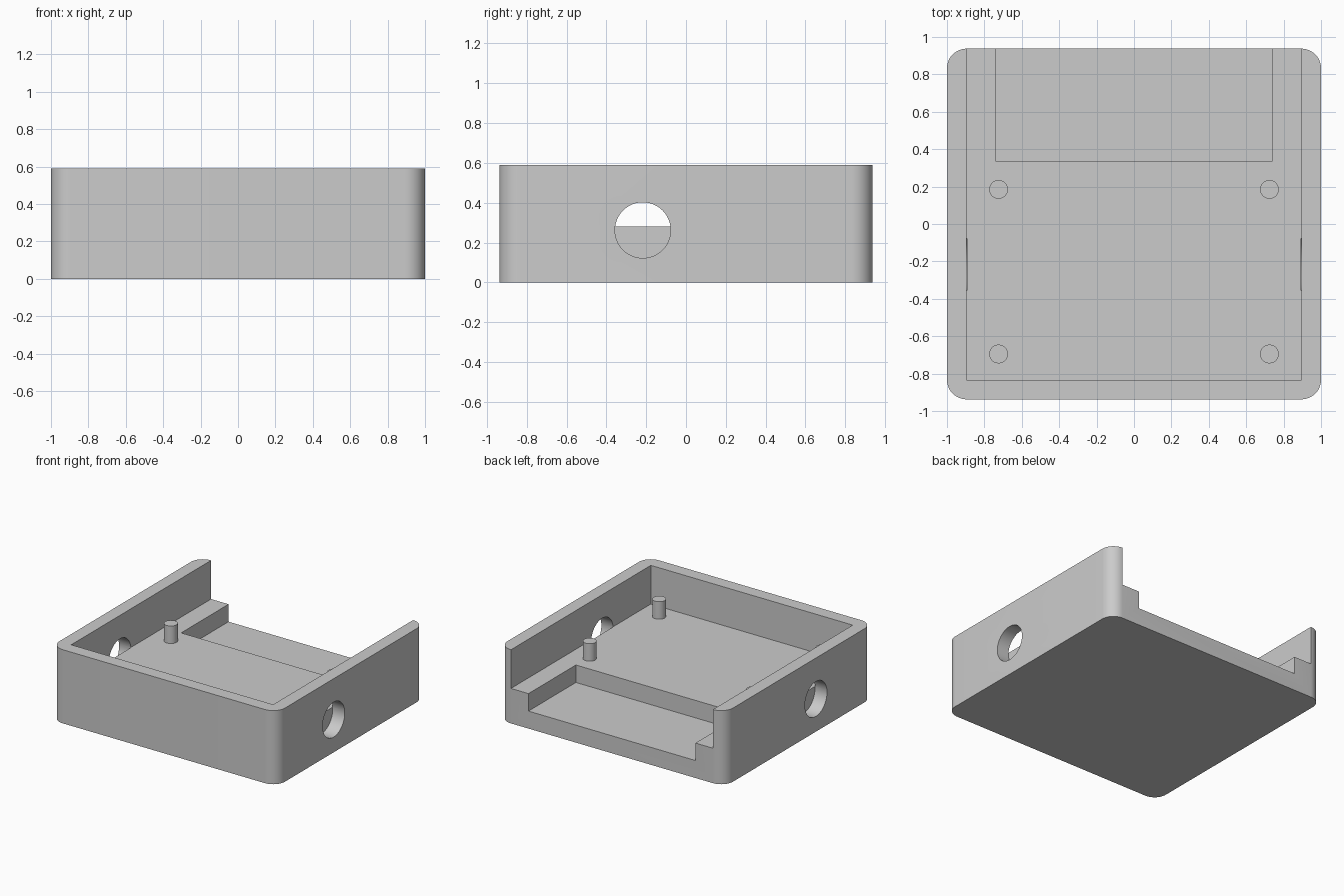
import bpy
import math

cube = bpy.data.objects.get("Cube")
if cube:
    bpy.data.objects.remove(cube, do_unlink=True)

# Overall sizes
HALF_X, HALF_Y, HEIGHT = 1.0, 0.9375, 0.59
INNER_X, FLOOR_Z = 0.895, 0.28

grey = bpy.data.materials.new("light grey plastic")
grey.use_nodes = True
grey.diffuse_color = (0.6, 0.6, 0.6, 1)
grey.node_tree.nodes["Principled BSDF"].inputs["Base Color"].default_value = grey.diffuse_color


def box(name, low, high):
    """Box between two opposite corners."""
    centre = [(a + b) / 2 for a, b in zip(low, high)]
    bpy.ops.mesh.primitive_cube_add(size=1, location=centre)
    ob = bpy.context.object
    ob.name = name
    ob.scale = [b - a for a, b in zip(low, high)]
    bpy.ops.object.transform_apply(location=True, rotation=True, scale=True)
    ob.data.materials.append(grey)
    return ob


def cylinder(name, radius, depth, location, rotation=(0, 0, 0)):
    bpy.ops.mesh.primitive_cylinder_add(vertices=48, radius=radius, depth=depth,
                                        location=location, rotation=rotation)
    ob = bpy.context.object
    ob.name = name
    bpy.ops.object.transform_apply(location=True, rotation=True, scale=True)
    ob.data.materials.append(grey)
    return ob


def apply(ob, modifier):
    bpy.context.view_layer.objects.active = ob
    bpy.ops.object.modifier_apply(modifier=modifier.name)


def cut(ob, cutter):
    mod = ob.modifiers.new("cut", 'BOOLEAN')
    mod.operation = 'DIFFERENCE'
    mod.solver = 'EXACT'
    mod.object = cutter
    apply(ob, mod)
    bpy.data.objects.remove(cutter, do_unlink=True)


def smooth(ob):
    bpy.ops.object.select_all(action='DESELECT')
    ob.select_set(True)
    bpy.context.view_layer.objects.active = ob
    bpy.ops.object.shade_smooth_by_angle(angle=math.radians(30))


# Tray body with rounded upright corners
tray = box("tray", (-HALF_X, -HALF_Y, 0), (HALF_X, HALF_Y, HEIGHT))
weights = tray.data.attributes.new("bevel_weight_edge", 'FLOAT', 'EDGE')
for edge in tray.data.edges:
    a, b = (tray.data.vertices[i].co for i in edge.vertices)
    weights.data[edge.index].value = float(abs(a.z - b.z) > 0.1)
bevel = tray.modifiers.new("corners", 'BEVEL')
bevel.limit_method = 'WEIGHT'
bevel.width = 0.105
bevel.segments = 12
apply(tray, bevel)

# Main cavity and lower pocket, both open at the back
cut(tray, box("cavity_cutter", (-INNER_X, -0.833, FLOOR_Z), (INNER_X, 1.2, 1)))
cut(tray, box("pocket_cutter", (-0.74, 0.337, 0.14), (0.74, 1.2, 0.8)))

# Round openings through the side walls only
for side in (-1, 1):
    cut(tray, cylinder("hole_cutter", 0.14, 0.2, (side * (INNER_X + 0.098), -0.217, 0.262),
                       (0, math.pi / 2, 0)))
smooth(tray)

# Four mounting pegs
for side, x in (("right", -0.724), ("left", 0.724)):
    for end, y in (("front", -0.695), ("back", 0.185)):
        smooth(cylinder(f"{end}_{side}_peg", 0.05, 0.16, (x, y, FLOOR_Z + 0.06)))
